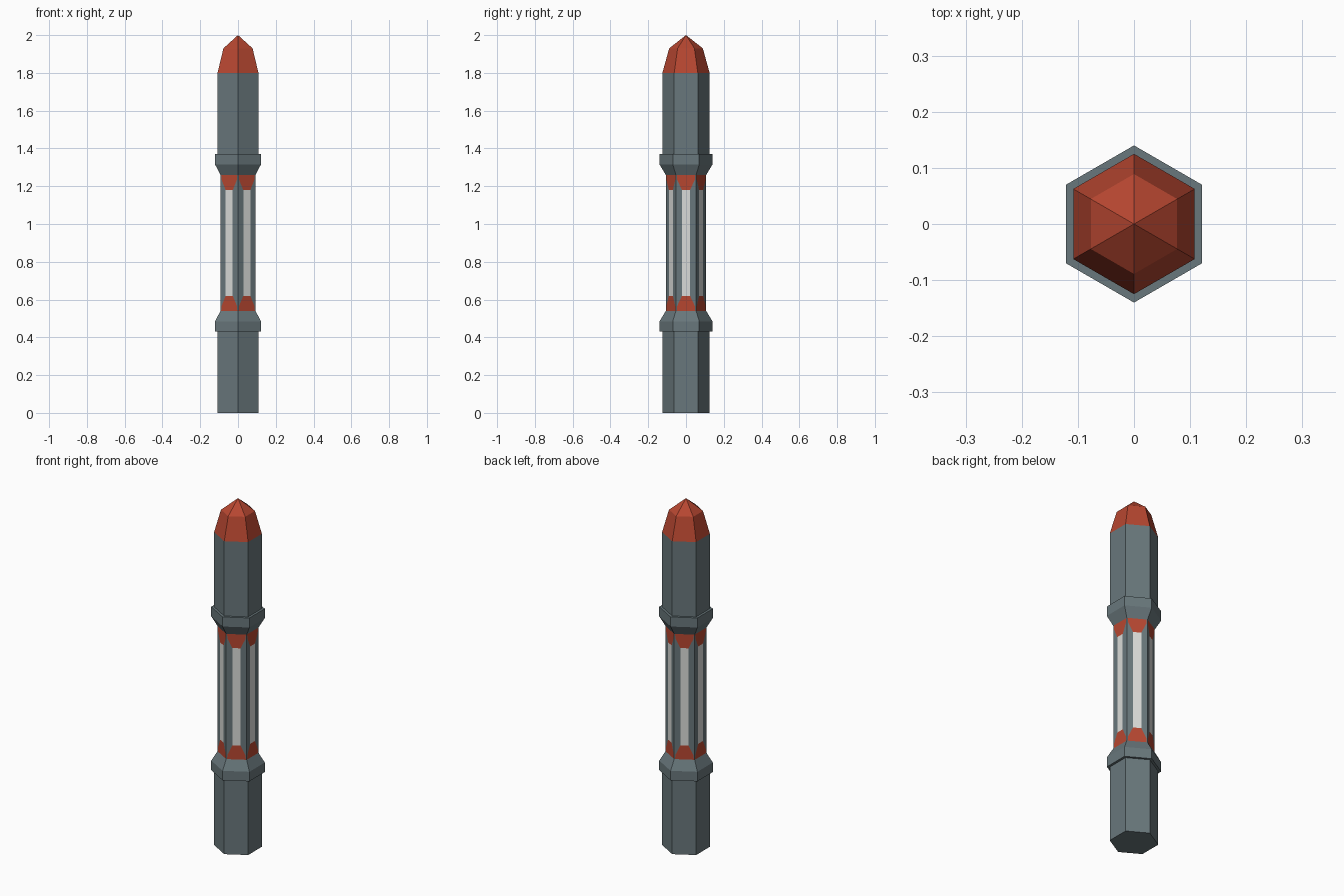
import bpy, bmesh, math
from mathutils import Vector

if "Cube" in bpy.data.objects:
    bpy.data.objects.remove(bpy.data.objects["Cube"])


def material(name, rgb):
    m = bpy.data.materials.new(name)
    m.diffuse_color = (*rgb, 1)
    m.use_nodes = True
    m.node_tree.nodes["Principled BSDF"].inputs["Base Color"].default_value = m.diffuse_color
    return m


GREY = material("slate grey", (0.14, 0.185, 0.20))
RED = material("brick red", (0.47, 0.062, 0.03))
WHITE = material("pale grey", (0.70, 0.71, 0.69))


def corner(i, r, z):
    a = math.radians(90 + 60 * i)
    return Vector((r * math.cos(a), r * math.sin(a), z))


def finish(name, bm, mats):
    bmesh.ops.remove_doubles(bm, verts=bm.verts, dist=1e-5)
    bmesh.ops.recalc_face_normals(bm, faces=bm.faces)
    me = bpy.data.meshes.new(name)
    bm.to_mesh(me)
    bm.free()
    for m in mats:
        me.materials.append(m)
    ob = bpy.data.objects.new(name, me)
    bpy.context.collection.objects.link(ob)
    return ob


def hex_prism(name, profile, mat):
    """Six-sided solid from (radius, height) pairs; radius 0 makes a point."""
    bm = bmesh.new()
    rings = [[bm.verts.new(corner(i, r, z)) for i in range(6)] if r
             else [bm.verts.new((0, 0, z))] * 6 for r, z in profile]
    for a, b in zip(rings, rings[1:]):
        for i in range(6):
            j = (i + 1) % 6
            quad = [a[i], a[j], b[j], b[i]]
            bm.faces.new(list(dict.fromkeys(quad)))
    for ring, (r, z) in ((rings[0], profile[0]), (rings[-1], profile[-1])):
        if r:
            bm.faces.new(ring)
    return finish(name, bm, [mat])


# Grips, collars and pointed tip
R, RC, RM = 0.125, 0.14, 0.107
hex_prism("lower_grip", [(R, 0), (R, 0.43)], GREY)
hex_prism("lower_collar", [(RC, 0.43), (RC, 0.485), (RM, 0.54)], GREY)
hex_prism("upper_collar", [(RM, 1.26), (RC, 1.315), (RC, 1.37)], GREY)
hex_prism("upper_grip", [(R, 1.37), (R, 1.80)], GREY)
hex_prism("tip", [(R, 1.80), (0.089, 1.93), (0, 2.0)], RED)

# Middle core: each side has a pale window with red flared ends, framed in grey
levels = [(0.54, 0.46), (0.565, 0.44), (0.62, 0.20),
          (1.18, 0.20), (1.235, 0.44), (1.26, 0.46)]  # height, half-width share
band_colours = [1, 1, 2, 1, 1]
bm = bmesh.new()
for side in range(6):
    for k, colour in enumerate(band_colours):
        rows = []
        for z, w in levels[k:k + 2]:
            p, q = corner(side, RM, z), corner(side + 1, RM, z)
            rows.append([bm.verts.new(p.lerp(q, t))
                         for t in (0, 0.5 - w, 0.5 + w, 1)])
        for c in range(3):
            f = bm.faces.new([rows[0][c], rows[0][c + 1],
                              rows[1][c + 1], rows[1][c]])
            f.material_index = colour if c == 1 else 0
finish("core", bm, [GREY, RED, WHITE])
